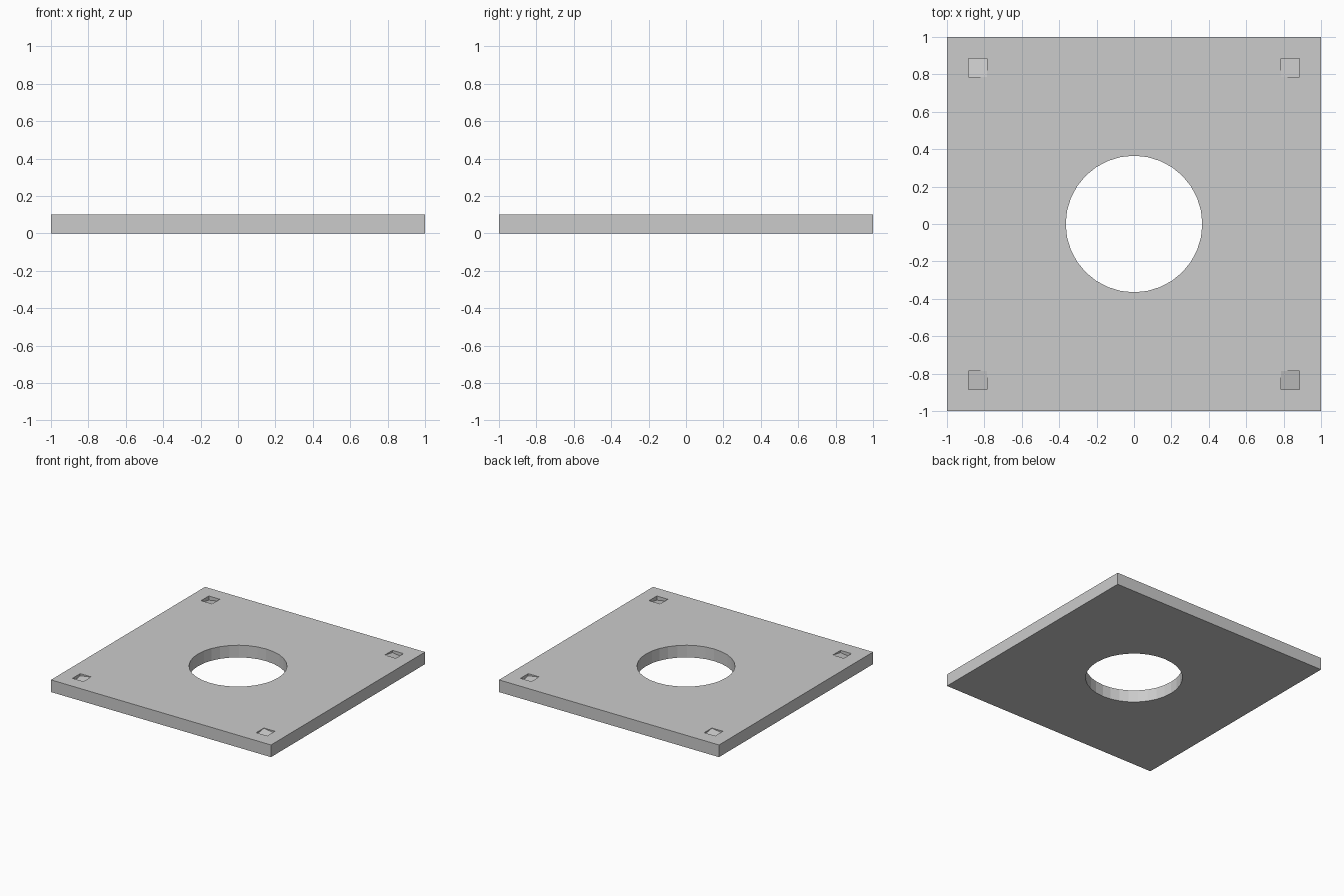
import bpy, bmesh, math

if "Cube" in bpy.data.objects:
    bpy.data.objects.remove(bpy.data.objects["Cube"])

T = 0.1            # plate thickness
HOLE_R = 0.365     # central hole radius
POS, HALF = 0.835, 0.05   # socket centre and half width


def add_box(name, x, y, sx, sy, z0, z1):
    bpy.ops.mesh.primitive_cube_add(size=2, location=(0, 0, 0))
    ob = bpy.context.object
    ob.name = name
    for v in ob.data.vertices:
        v.co = (x + v.co.x * sx, y + v.co.y * sy, z1 if v.co.z > 0 else z0)
    return ob


def cut(target, cutter):
    cutter.hide_render = True
    mod = target.modifiers.new("cut", 'BOOLEAN')
    mod.operation = 'DIFFERENCE'
    mod.solver = 'EXACT'
    mod.object = cutter
    bpy.context.view_layer.objects.active = target
    bpy.ops.object.modifier_apply(modifier=mod.name)
    bpy.data.objects.remove(cutter)


# Square plate
plate = add_box("plate", 0, 0, 1, 1, 0, T)

# Round central opening
bpy.ops.mesh.primitive_cylinder_add(vertices=32, radius=HOLE_R, depth=1)
cut(plate, bpy.context.object)

# Shallow corner sockets, floors sloping down towards the outer corners
for sx in (-1, 1):
    for sy in (-1, 1):
        c = add_box("socket_cutter", sx * POS, sy * POS, HALF, HALF, 0, T + 0.1)
        for v in c.data.vertices:
            if v.co.z < T:
                u = (abs(v.co.x) - POS + HALF) / (2 * HALF)
                w = (abs(v.co.y) - POS + HALF) / (2 * HALF)
                v.co.z = T - 0.002 - 0.016 * (u + w)
        cut(plate, c)
